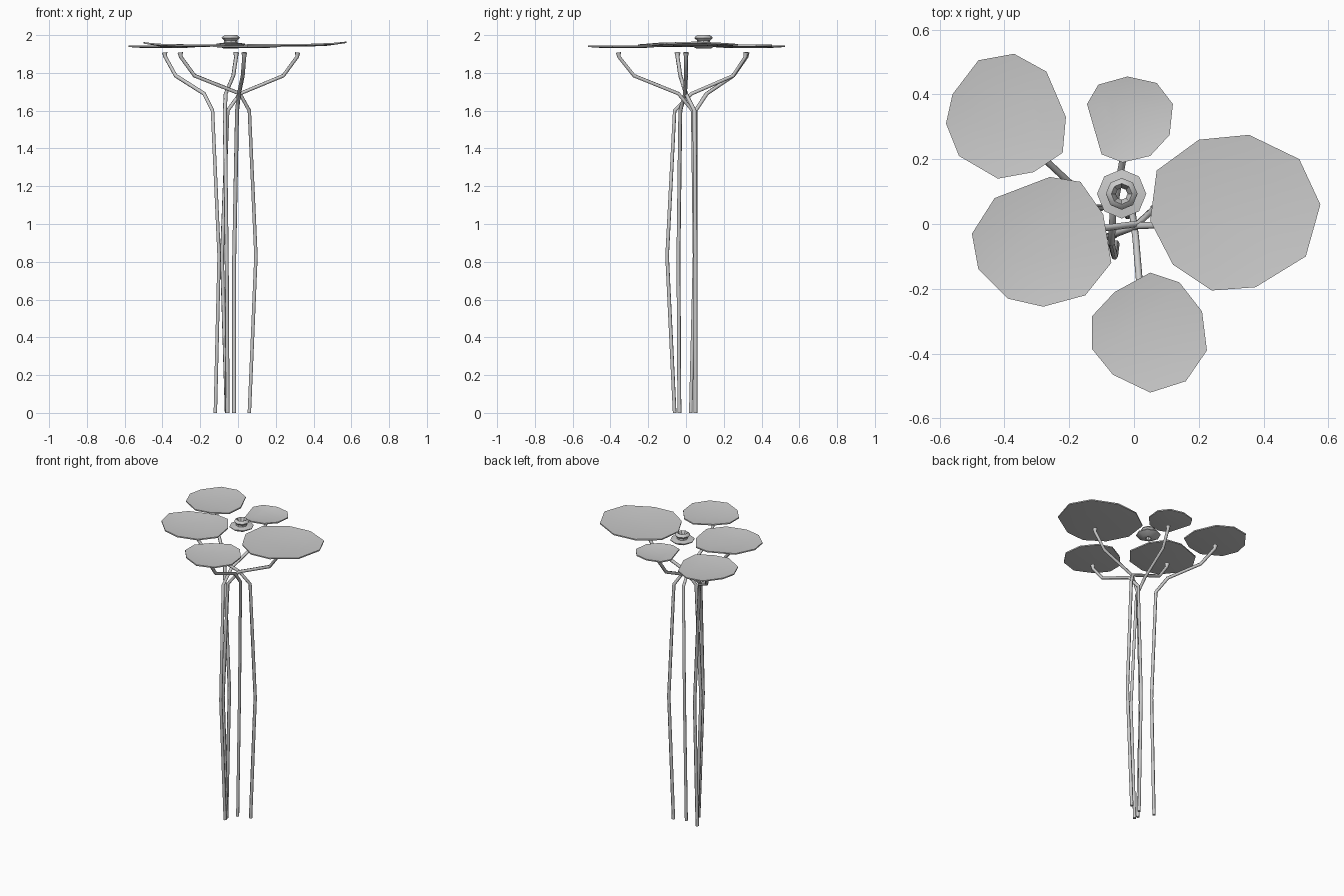
import bpy, bmesh, math
from mathutils import Vector

if "Cube" in bpy.data.objects:
    bpy.data.objects.remove(bpy.data.objects["Cube"])


def mesh_object(name, bm):
    bmesh.ops.recalc_face_normals(bm, faces=bm.faces)
    for f in bm.faces:
        f.smooth = True
    me = bpy.data.meshes.new(name)
    bm.to_mesh(me)
    bm.free()
    ob = bpy.data.objects.new(name, me)
    bpy.context.collection.objects.link(ob)
    return ob


def shade(ob, degrees):
    bpy.ops.object.select_all(action='DESELECT')
    bpy.context.view_layer.objects.active = ob
    ob.select_set(True)
    bpy.ops.object.shade_smooth_by_angle(angle=math.radians(degrees))


def skin(bm, a, b):
    for i in range(len(a)):
        j = (i + 1) % len(a)
        bm.faces.new((a[i], a[j], b[j], b[i]))


# Floating leaf: irregular outline, thin body, slightly dished, one side can lift
def pad(name, outline, z, lift=0.0, lift_dir=1):
    bm = bmesh.new()
    c = sum((Vector(p) for p in outline), Vector((0, 0))) / len(outline)
    half = max(abs(p[0] - c.x) for p in outline)

    def ring(scale, dz):
        vs = []
        for p in outline:
            q = c + (Vector(p) - c) * scale
            up = lift * max(0, lift_dir * (q.x - c.x) / half) ** 3
            vs.append(bm.verts.new((q.x, q.y, z + dz + up)))
        return vs

    rings = [ring(0.6, -0.002), ring(1, 0.006), ring(1, -0.002), ring(0.6, -0.007)]
    for a, b in zip(rings, rings[1:]):
        skin(bm, a, b)
    bm.faces.new(rings[0])
    bm.faces.new(rings[-1])
    shade(mesh_object(name, bm), 40)


pad("leaf_back_left", [(-.37, .525), (-.27, .47), (-.21, .33), (-.22, .22), (-.31, .16),
                       (-.42, .14), (-.54, .21), (-.58, .31), (-.56, .40), (-.48, .505)], 1.939)
pad("leaf_left", [(-.26, .145), (-.165, .13), (-.095, .03), (-.07, -.12), (-.15, -.22),
                  (-.28, -.255), (-.39, -.23), (-.48, -.14), (-.50, -.03), (-.43, .08)],
    1.945, 0.012, -1)
pad("leaf_back", [(-.02, .455), (.07, .435), (.12, .37), (.11, .275), (.05, .21),
                  (-.035, .19), (-.10, .215), (-.145, .37), (-.11, .43)], 1.943)
pad("leaf_right", [(.355, .275), (.51, .20), (.575, .06), (.53, -.10), (.375, -.195),
                   (.24, -.205), (.12, -.125), (.05, .01), (.07, .165), (.20, .26)],
    1.947, 0.013, 1)
pad("leaf_front", [(.05, -.15), (.14, -.18), (.21, -.27), (.225, -.39), (.16, -.485),
                   (.05, -.52), (-.065, -.465), (-.13, -.385), (-.13, -.285), (-.06, -.21)], 1.939)

# Stems: bent six-sided tubes with flared tips, listed as (x, y) at these heights
HEIGHTS = [0, 0.83, 1.6, 1.69, 1.785, 1.885, 1.908]
STEMS = {
    "stem_back_left": [(-.12, .05), (-.10, .05), (-.135, .05), (-.18, .11), (-.33, .25), (-.385, .32), (-.388, .32)],
    "stem_left": [(.06, .05), (.095, .05), (.06, .045), (.01, 0), (-.23, -.03), (-.303, -.045), (-.306, -.045)],
    "stem_back": [(-.055, -.06), (-.06, -.10), (-.07, -.06), (-.065, .03), (-.025, .25), (-.01, .315), (-.01, .318)],
    "stem_right": [(-.06, -.035), (-.085, -.04), (-.055, -.03), (.01, -.005), (.24, .0), (.313, 0), (.316, 0)],
    "stem_front": [(-.02, .025), (-.02, .045), (-.005, .035), (.005, -.04), (.025, -.275), (.033, -.355), (.033, -.358)],
}
for name, pts in STEMS.items():
    cu = bpy.data.curves.new(name, 'CURVE')
    cu.dimensions = '3D'
    cu.bevel_depth = 0.0105
    cu.bevel_resolution = 1
    cu.use_fill_caps = True
    sp = cu.splines.new('POLY')
    sp.points.add(len(pts) - 1)
    for p, (x, y), z in zip(sp.points, pts, HEIGHTS):
        p.co = (x, y, z, 1)
        p.radius = 1.5 if z > 1.9 else 1.0
    ob = bpy.data.objects.new(name, cu)
    bpy.context.collection.objects.link(ob)
    bpy.ops.object.select_all(action='DESELECT')
    bpy.context.view_layer.objects.active = ob
    ob.select_set(True)
    bpy.ops.object.convert(target='MESH')
    shade(bpy.context.view_layer.objects.active, 65)

# Flower: eight-sided flange with an open cup on top
PROFILE = [(.018, 1.928), (.04, 1.93), (.076, 1.95), (.076, 1.955), (.035, 1.96),
           (.035, 1.972), (.049, 1.985), (.044, 1.992), (.032, 2.0), (.018, 1.975)]
bm = bmesh.new()
rings = []
for r, z in PROFILE:
    rings.append([bm.verts.new((-.038 + r * math.cos(math.tau * i / 8),
                                .093 + r * math.sin(math.tau * i / 8), z)) for i in range(8)])
for a, b in zip(rings, rings[1:] + rings[:1]):
    skin(bm, a, b)
shade(mesh_object("flower", bm), 30)
